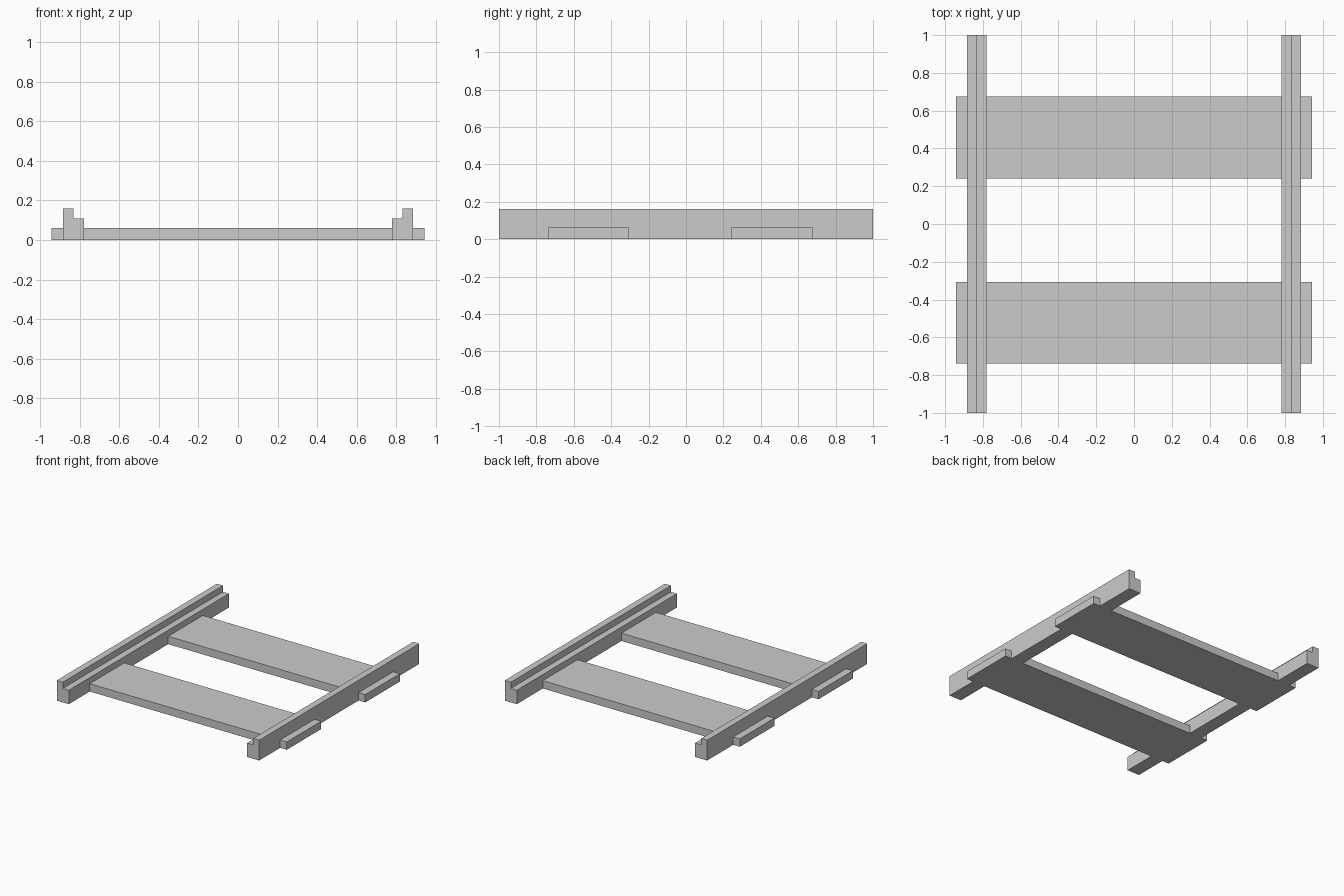
import bpy
import bmesh

if "Cube" in bpy.data.objects:
    bpy.data.objects.remove(bpy.data.objects["Cube"])


def extrude_profile(name, profile, y0, y1):
    """Extrude an XZ outline along Y into a closed solid."""
    bm = bmesh.new()
    face = bm.faces.new([bm.verts.new((x, y0, z)) for x, z in profile])
    out = bmesh.ops.extrude_face_region(bm, geom=[face])
    verts = [v for v in out["geom"] if isinstance(v, bmesh.types.BMVert)]
    bmesh.ops.translate(bm, verts=verts, vec=(0, y1 - y0, 0))
    bmesh.ops.recalc_face_normals(bm, faces=bm.faces)
    mesh = bpy.data.meshes.new(name)
    bm.to_mesh(mesh)
    bm.free()
    obj = bpy.data.objects.new(name, mesh)
    bpy.context.collection.objects.link(obj)
    return obj


# Stepped rails, tall lip on the outer side
rail = [(0.78, 0), (0.885, 0), (0.885, 0.16), (0.832, 0.16), (0.832, 0.11), (0.78, 0.11)]
for name, side in (("right_rail", 1), ("left_rail", -1)):
    extrude_profile(name, [(side * x, z) for x, z in rail], -1, 1)

# Cross planks running through both rails
plank = [(-0.943, 0), (0.943, 0), (0.943, 0.062), (-0.943, 0.062)]
for name, y0, y1 in (("front_plank", -0.738, -0.308), ("back_plank", 0.242, 0.675)):
    extrude_profile(name, plank, y0, y1)
